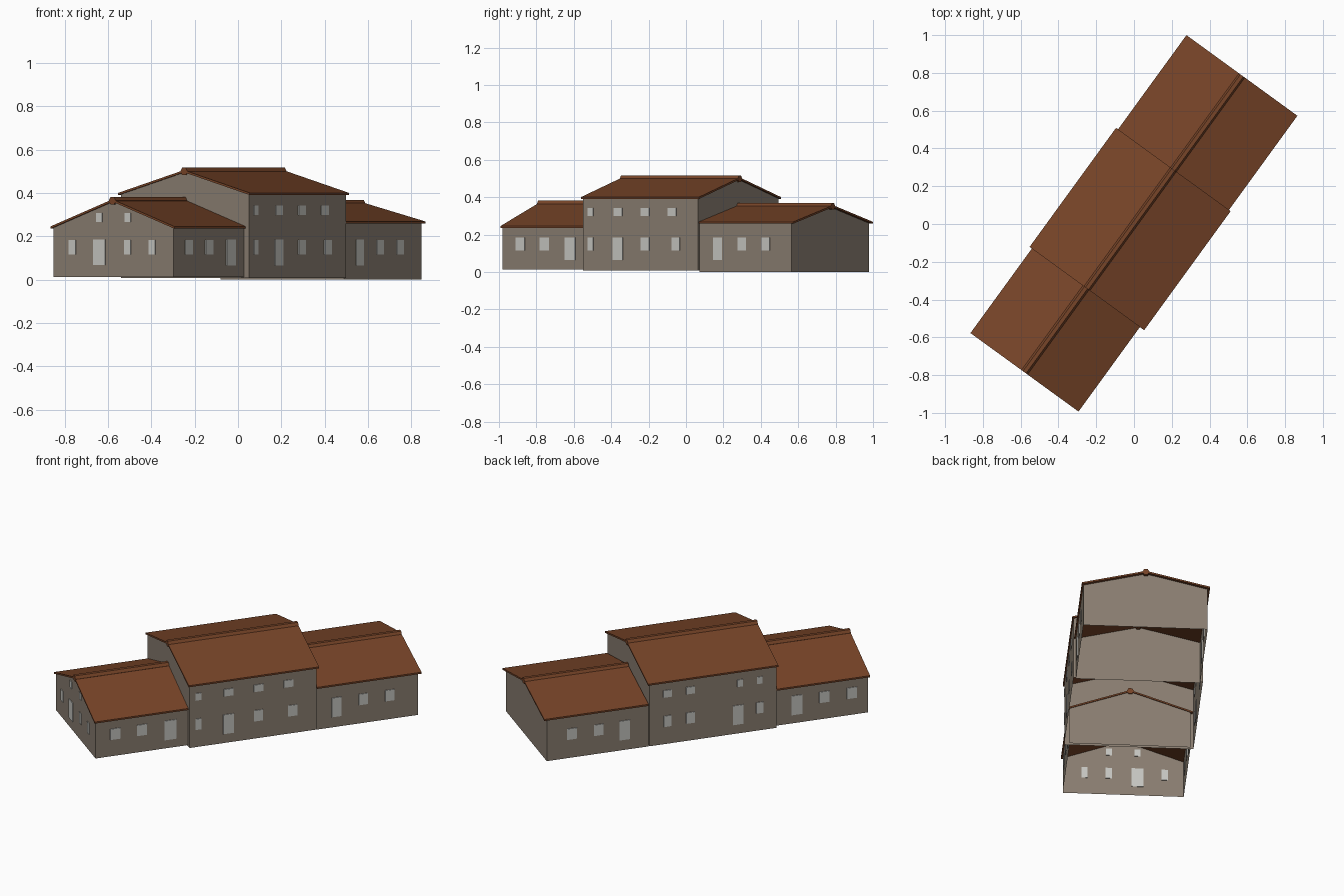
import bpy, math
from mathutils import Matrix, Vector

if "Cube" in bpy.data.objects:
    bpy.data.objects.remove(bpy.data.objects["Cube"])

# the whole building is turned 54 degrees; local frame: s along ridge, t to the right side
ANGLE = math.radians(54.0)
U = Vector((math.cos(ANGLE), math.sin(ANGLE), 0))
V = Vector((math.sin(ANGLE), -math.cos(ANGLE), 0))


def P(s, t, z):
    return U * s + V * t + Vector((0, 0, z))


def material(name, rgb):
    m = bpy.data.materials.new(name)
    m.diffuse_color = (*rgb, 1)
    m.use_nodes = True
    m.node_tree.nodes["Principled BSDF"].inputs["Base Color"].default_value = m.diffuse_color
    return m


WALL = material("stone wall", (0.25, 0.206, 0.163))
ROOF = material("clay roof", (0.185, 0.058, 0.021))
PANE = material("pale opening", (0.56, 0.56, 0.53))


def extrude(name, profile, s0, s1, mat, skip=()):
    """Extrude a closed (t, z) profile along the ridge; skip lists side edges left open."""
    n = len(profile)
    verts = [P(s, t, z) for s in (s0, s1) for t, z in profile]
    faces = [tuple(range(n)), tuple(range(2 * n - 1, n - 1, -1))]
    for i in range(n):
        if i not in skip:
            j = (i + 1) % n
            faces.append((j, i, i + n, j + n))
    me = bpy.data.meshes.new(name)
    me.from_pydata(verts, [], faces)
    me.materials.append(mat)
    ob = bpy.data.objects.new(name, me)
    bpy.context.collection.objects.link(ob)
    return ob


def block(name, base, walls, roof, eave, apex):
    """One gabled volume: open-bottomed walls, thin roof shell and ridge cap."""
    ws0, ws1, wt0, wt1 = walls
    rs0, rs1, rt0, rt1 = roof
    mid = (rt0 + rt1) / 2
    slope = (apex - eave) / (rt1 - mid)
    top = lambda t: apex - slope * abs(t - mid) - 0.005
    extrude(name + "_walls",
            [(wt0, base), (wt1, base), (wt1, top(wt1)), (mid, top(mid)), (wt0, top(wt0))],
            ws0, ws1, WALL, skip=(0, 2, 3))
    th = 0.010
    extrude(name + "_roof",
            [(rt0, eave - th), (mid, apex - th), (rt1, eave - th),
             (rt1, eave), (mid, apex), (rt0, eave)], rs0, rs1, ROOF)
    r = 0.02
    cap = [(mid + r * math.cos(k * math.pi / 3), apex - 0.006 + r * math.sin(k * math.pi / 3))
           for k in range(6)]
    extrude(name + "_ridge_cap", cap, rs0, rs1, ROOF)


def plate(name, s, t, z0, z1, width, along):
    """Thin window or door plate straddling a wall; along is 's' or 't'."""
    hs, ht = (width / 2, 0.004) if along == 's' else (0.004, width / 2)
    extrude(name, [(t - ht, z0), (t + ht, z0), (t + ht, z1), (t - ht, z1)], s - hs, s + hs, PANE)


# three volumes
block("front_wing", 0.012, (-0.967, -0.405, -0.349, 0.336), (-0.976, -0.40, -0.361, 0.346), 0.245, 0.370)
block("main_house", 0.007, (-0.416, 0.344, -0.366, 0.366), (-0.423, 0.356, -0.376, 0.374), 0.400, 0.505)
block("rear_wing", 0.0, (0.346, 0.953, -0.351, 0.353), (0.348, 0.972, -0.363, 0.363), 0.268, 0.357)

LOW, HIGH, DOOR = (0.115, 0.183), (0.298, 0.342), (0.064, 0.184)

# openings on the long walls: wall t, then (position, height band, width)
sides = {
    "front_wing_right": (0.336, [(-0.85, LOW, .06), (-0.69, LOW, .06), (-0.52, DOOR, .07)]),
    "front_wing_left": (-0.349, [(-0.87, LOW, .06), (-0.706, LOW, .06), (-0.543, DOOR, .065)]),
    "rear_wing_right": (0.353, [(0.467, DOOR, .058), (0.627, LOW, .055), (0.785, LOW, .055)]),
    "rear_wing_left": (-0.351, [(0.804, LOW, .058), (0.643, LOW, .058), (0.488, DOOR, .062)]),
    "main_right": (0.366, [(-0.364, HIGH, .035), (-0.183, HIGH, .057), (-0.004, HIGH, .057),
                           (0.175, HIGH, .057), (-0.364, LOW, .035), (-0.183, DOOR, .065),
                           (-0.004, LOW, .055), (0.20, LOW, .055)]),
    "main_left": (-0.366, [(0.237, HIGH, .05), (0.10, HIGH, .05), (-0.196, HIGH, .033),
                           (-0.314, HIGH, .033), (0.237, LOW, .045), (0.10, LOW, .05),
                           (-0.186, DOOR, .062), (-0.314, LOW, .042)]),
}
for wall, (t, items) in sides.items():
    for i, (s, band, w) in enumerate(items):
        kind = "door" if band is DOOR else "window"
        plate(f"{wall}_{kind}_{i}", s, t, *band, w, 's')

# openings on the front gable end
for i, (t, band, w) in enumerate([(-0.241, LOW, .038), (-0.088, (0.068, 0.186), .068),
                                  (0.075, LOW, .036), (0.213, LOW, .036),
                                  (-0.088, (0.265, 0.308), .034), (0.075, (0.265, 0.308), .034)]):
    plate(f"gable_{'door' if i == 1 else 'window'}_{i}", -0.967, t, *band, w, 't')
